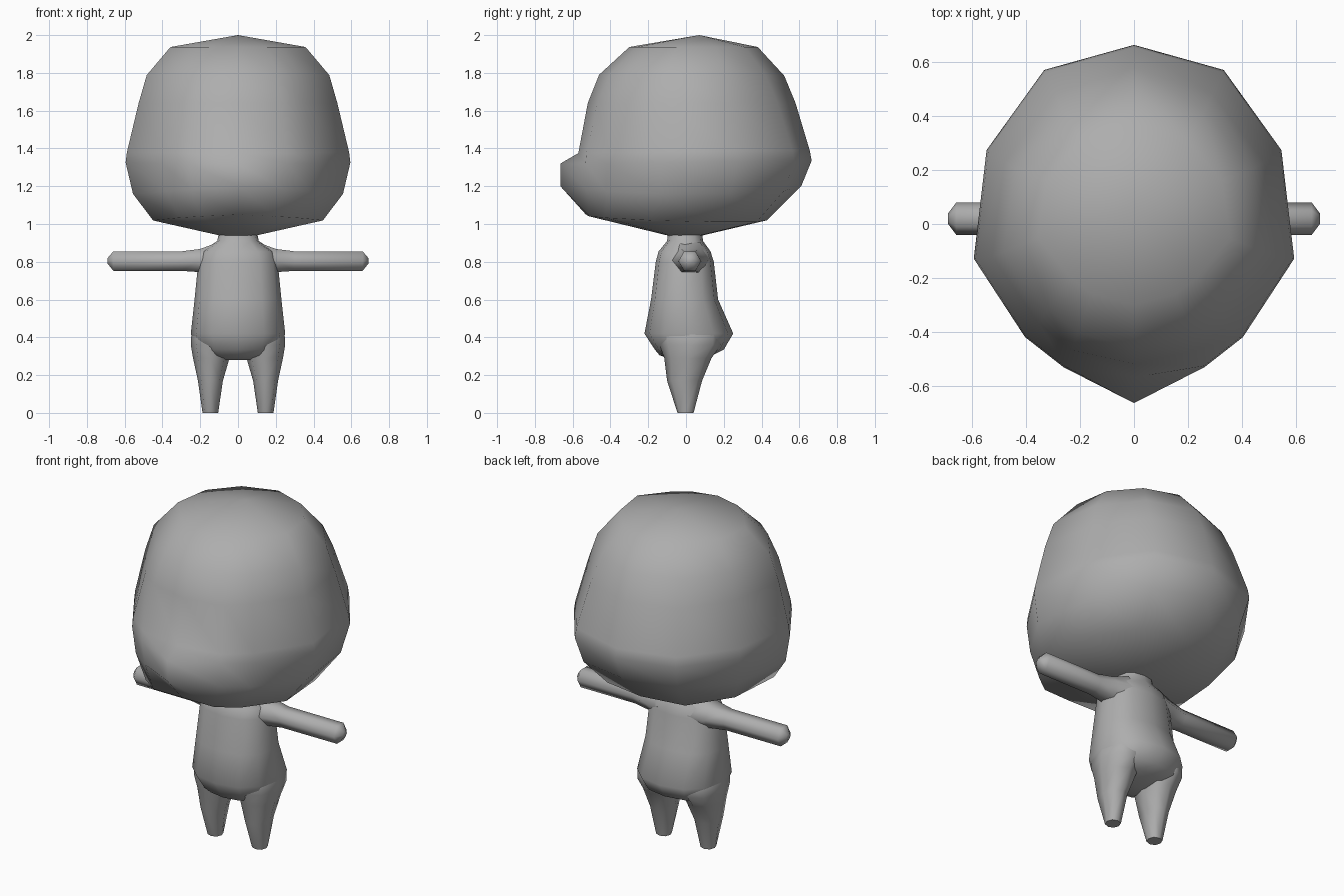
import bpy, bmesh, math
from mathutils import Vector

cube = bpy.data.objects.get("Cube")
if cube:
    bpy.data.objects.remove(cube, do_unlink=True)

grey = bpy.data.materials.new("plain grey")
grey.use_nodes = True
grey.diffuse_color = (0.42, 0.42, 0.42, 1)
grey.node_tree.nodes["Principled BSDF"].inputs["Base Color"].default_value = grey.diffuse_color


def loft(name, rings, tip=None):
    """Skin a list of equal rings, closed by flat caps or a final tip point."""
    bm = bmesh.new()
    loops = [[bm.verts.new(p) for p in ring] for ring in rings]
    n = len(loops[0])
    for a, b in zip(loops, loops[1:]):
        for i in range(n):
            j = (i + 1) % n
            bm.faces.new((a[i], a[j], b[j], b[i]))
    bm.faces.new(loops[0])
    if tip:
        apex = bm.verts.new(tip)
        for i in range(n):
            bm.faces.new((loops[-1][i], loops[-1][(i + 1) % n], apex))
    else:
        bm.faces.new(loops[-1])
    bmesh.ops.recalc_face_normals(bm, faces=bm.faces)
    mesh = bpy.data.meshes.new(name)
    bm.to_mesh(mesh)
    bm.free()
    mesh.materials.append(grey)
    obj = bpy.data.objects.new(name, mesh)
    bpy.context.collection.objects.link(obj)
    bpy.ops.object.select_all(action="DESELECT")
    obj.select_set(True)
    bpy.context.view_layer.objects.active = obj
    bpy.ops.object.shade_smooth_by_angle(angle=math.radians(66))


def oval(sides, power=1.0):
    """Unit ring; a power below one makes it boxier."""
    ring = []
    for i in range(sides):
        t = math.tau * i / sides
        c, s = math.cos(t), math.sin(t)
        ring.append((math.copysign(abs(c) ** power, c), math.copysign(abs(s) ** power, s)))
    return ring


def flat_ring(shape, x0, x1, y0, y1, z):
    """Fit a unit ring into a horizontal box."""
    return [Vector(((x0 + x1) / 2 + u * (x1 - x0) / 2,
                    (y0 + y1) / 2 + v * (y1 - y0) / 2, z)) for u, v in shape]


# Head: one half outline from back to front, mirrored
half = [(0, 1), (.56, .85), (.92, .37), (1, -.28), (.68, -.75), (.44, -.93), (0, -1)]
outline = half + [(-u, v) for u, v in half[-2:0:-1]]
# half width, front y, back y, front z, back z, dip at the sides, corner pinch, muzzle y
levels = [
    (.10, -.10, .09, .94, .94, 0, 0, None),
    (.44, -.53, .43, 1.05, 1.02, .02, -.08, None),
    (.556, -.57, .61, 1.20, 1.20, .04, 0, -.665),
    (.595, -.575, .665, 1.32, 1.335, 0, 0, -.665),
    (.588, -.57, .655, 1.375, 1.39, 0, 0, None),
    (.535, -.52, .58, 1.64, 1.64, 0, .06, None),
    (.50, -.46, .52, 1.79, 1.785, 0, .12, None),
    (.37, -.30, .38, 1.937, 1.937, 0, .12, None),
]
head_rings = []
for w, front, back, zf, zb, dip, pinch, muzzle in levels:
    shape = []
    for u, v in outline:
        k = 1 - pinch * abs(u * v)
        shape.append((u * k, v * k))
    ring = flat_ring(shape, -w, w, front, back, 0)
    for p, (u, v) in zip(ring, outline):
        p.z = zf + (zb - zf) * (v + 1) / 2 - dip * abs(u)
    if muzzle:
        ring[len(half) - 1].y = muzzle
    head_rings.append(ring)
loft("head", head_rings, tip=(0, .07, 2.0))

# Torso: half width, front y, back y, z
body = [(.10, -.07, .04, .28), (.17, -.14, .14, .305), (.22, -.165, .20, .335),
        (.25, -.22, .25, .42), (.23, -.185, .17, .60), (.21, -.16, .147, .80),
        (.19, -.145, .13, .855), (.11, -.10, .09, .91), (.10, -.095, .085, .96)]
box = oval(12, .85)
loft("torso", [flat_ring(box, -w, w, f, b, z) for w, f, b, z in body])

# Legs: inner x, outer x, front y, back y, z
leg = [(.105, .188, -.045, .04, 0), (.08, .212, -.10, .085, .17),
       (.045, .238, -.115, .135, .29), (.035, .25, -.14, .185, .36),
       (.03, .246, -.15, .19, .43), (.06, .21, -.12, .15, .50)]
# Arms: x, y half size, lower z, upper z
arm = [(.10, .11, .72, .905), (.20, .09, .745, .868), (.30, .062, .752, .855),
       (.66, .06, .752, .855), (.69, .02, .79, .82)]
hexagon = oval(6)
round_leg = oval(8, .9)
for side, s in (("left", 1), ("right", -1)):
    loft(side + "_leg", [flat_ring(round_leg, s * a, s * b, f, k, z) for a, b, f, k, z in leg])
    loft(side + "_arm", [[Vector((s * x, .02 + h * u, (lo + hi) / 2 + (hi - lo) / 2 * v / .866))
                          for u, v in hexagon] for x, h, lo, hi in arm])
